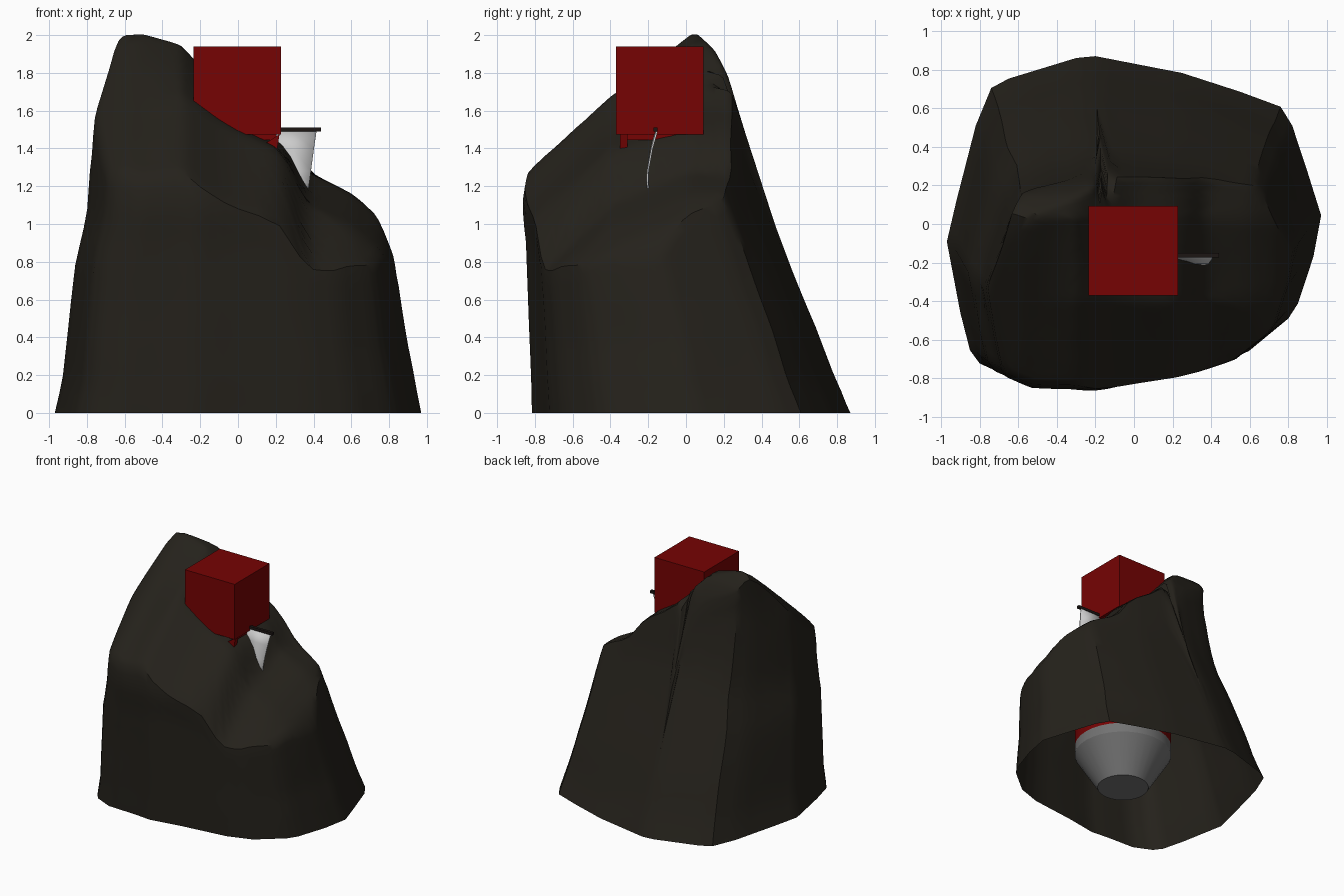
import bpy, bmesh, math
from mathutils import Vector, noise

if "Cube" in bpy.data.objects:
    bpy.data.objects.remove(bpy.data.objects["Cube"])


def mat(name, rgb):
    m = bpy.data.materials.new(name)
    m.diffuse_color = (*rgb, 1)
    m.use_nodes = True
    m.node_tree.nodes["Principled BSDF"].inputs["Base Color"].default_value = m.diffuse_color
    return m


ROCK = mat("dark_rock", (0.018, 0.0155, 0.011))
RED = mat("red", (0.18, 0.001, 0.001))
DARK = mat("dark_wood", (0.012, 0.008, 0.007))
GREY = mat("dark_grey", (0.17, 0.17, 0.17))


def add(name, bm, material=None, smooth=None):
    me = bpy.data.meshes.new(name)
    bmesh.ops.recalc_face_normals(bm, faces=bm.faces[:])
    bm.to_mesh(me)
    bm.free()
    ob = bpy.data.objects.new(name, me)
    bpy.context.collection.objects.link(ob)
    if material:
        me.materials.append(material)
    if smooth:
        bpy.ops.object.select_all(action='DESELECT')
        ob.select_set(True)
        bpy.context.view_layer.objects.active = ob
        bpy.ops.object.shade_smooth_by_angle(angle=math.radians(smooth))
    return ob


def box(name, lo, hi, material):
    bm = bmesh.new()
    bmesh.ops.create_cube(bm, size=1)
    for v in bm.verts:
        v.co = Vector([(lo[i] + hi[i]) / 2 + v.co[i] * (hi[i] - lo[i]) for i in range(3)])
    return add(name, bm, material)


def interp(t, pts):
    if t <= pts[0][0]:
        return pts[0][1]
    for (a, u), (b, v) in zip(pts, pts[1:]):
        if t <= b:
            return u + (v - u) * (t - a) / (b - a)
    return pts[-1][1]


# Rock: base outline, side profiles by height, and the sloping top
BASE = [(-.97, -.12), (-.92, .1), (-.82, .5), (-.74, .7), (-.65, .75), (-.3, .86), (-.2, .87),
        (0, .83), (.25, .78), (.55, .68), (.76, .6), (.82, .5), (.9, .25), (.97, .02), (.93, -.2),
        (.85, -.45), (.8, -.53), (.6, -.7), (.4, -.77), (0, -.82), (-.25, -.865), (-.4, -.85),
        (-.65, -.84), (-.8, -.77), (-.85, -.7), (-.9, -.5)]
XMIN = [(0, -.97), (.17, -.93), (.8, -.86), (1.05, -.8), (1.3, -.785), (1.65, -.755), (1.8, -.745), (2, -.74)]
XMAX = [(0, .97), (.35, .9), (.87, .825), (1.4, .76), (2, .6)]
YMIN = [(0, -.82), (.9, -.85), (1.1, -.875), (1.3, -.85), (2, -.7)]
YMAX = [(0, .87), (.2, .78), (.45, .69), (.9, .5), (1.22, .37), (1.4, .32), (1.75, .25), (2, .27)]
RIDGE = [(-.77, 1.86), (-.72, 1.92), (-.66, 1.97), (-.6, 2.01), (-.51, 2.01), (-.3, 1.95), (-.23, 1.87),
         (-.1, 1.72), (0, 1.62), (.2, 1.5), (.28, 1.42), (.36, 1.28), (.6, 1.16), (.76, 1.03), (.84, .87), (1, .4)]
BACK = [(.05, 2.02), (.15, 1.92), (.23, 1.77), (.33, 1.4), (.5, .9)]
SLOPE = [(-.5, .85), (-.23, .55), (0, .32), (.25, .22), (.36, .4), (.8, .4)]
LIP = [(-.5, .05), (0, .6), (.25, .7), (.36, .6), (.8, .3)]


def wall(p, z):
    x0, x1, y0, y1 = (interp(z, c) for c in (XMIN, XMAX, YMIN, YMAX))
    return Vector(((x0 + x1) / 2 + p[0] / .97 * (x1 - x0) / 2,
                   (y0 + y1) / 2 + p[1] / .87 * (y1 - y0) / 2, z))


def top(x, y):
    return min(interp(y, BACK), interp(x, RIDGE) + interp(x, SLOPE) * min(0, y - .03)
               + interp(x, LIP) * min(0, y + .4))


outline = []
for i, a in enumerate(BASE):
    b = BASE[(i + 1) % len(BASE)]
    for k in range(3):
        outline.append([a[j] + (b[j] - a[j]) * k / 3 for j in (0, 1)])
WALLS, CAP = 16, 22
centre = Vector((-.15, -.1))
bm = bmesh.new()
rings = [[] for _ in range(WALLS + CAP)]
for p in outline:
    z = .3
    while z < 2 and z < top(*wall(p, z).xy):
        z += .005
    rim = wall(p, z)
    for k in range(WALLS + 1):
        rings[k].append(bm.verts.new(wall(p, z * k / WALLS)))
    for k in range(1, CAP):
        q = rim.xy.lerp(centre, k / CAP)
        rings[WALLS + k].append(bm.verts.new((q.x, q.y, top(q.x, q.y))))
n = len(outline)
for r, s in zip(rings, rings[1:]):
    for i in range(n):
        bm.faces.new((r[i], r[(i + 1) % n], s[(i + 1) % n], s[i]))
tip = bm.verts.new((centre.x, centre.y, top(*centre)))
for i in range(n):
    bm.faces.new((rings[-1][i], rings[-1][(i + 1) % n], tip))
# soften the rim and roughen slightly
inner = [v for r in rings[WALLS - 2:] for v in r]
for _ in range(2):
    bmesh.ops.smooth_vert(bm, verts=inner, factor=.25, use_axis_x=True, use_axis_y=True, use_axis_z=True)
for v in bm.verts:
    if v.co.z > .1:
        v.co += noise.noise_vector(v.co * 2.5) * .006
add("rock", bm, ROCK, 35)

# Red block resting in the rock, with the small pieces under it
box("block", (-.235, -.37, 1.475), (.228, .093, 1.94), RED)
box("block_underside", (-.2, -.32, 1.445), (.205, .05, 1.476), RED)
bm = bmesh.new()
v = [bm.verts.new(c) for c in ((.12, -.35, 1.41), (.22, -.35, 1.476), (.205, -.35, 1.38),
                              (.16, -.31, 1.41), (.22, -.31, 1.476), (.205, -.31, 1.39))]
for f in ((0, 1, 2), (3, 5, 4), (0, 3, 4, 1), (1, 4, 5, 2), (2, 5, 3, 0)):
    bm.faces.new([v[i] for i in f])
add("block_spike", bm, RED)

# Hanging cloth and its rod
bm = bmesh.new()
prev = None
for x0, x1, y, z in ((.15, .415, -.16, 1.49), (.18, .402, -.185, 1.4), (.24, .386, -.207, 1.28),
                     (.29, .378, -.21, 1.22), (.33, .37, -.2, 1.16)):
    row = [bm.verts.new((x0, y - .006, z)), bm.verts.new(((x0 + x1) / 2, y, z)), bm.verts.new((x1, y, z))]
    if prev:
        for i in (0, 1):
            bm.faces.new((prev[i], prev[i + 1], row[i + 1], row[i]))
    prev = row
cloth = add("cloth", bm, None, 60)
cloth.modifiers.new("thickness", 'SOLIDIFY').thickness = .01
box("cloth_rod", (.1, -.173, 1.49), (.44, -.15, 1.512), DARK)


# Body hidden inside the hollow rock: tapered grey foot and red drum
def drum(name, r0, r1, z0, z1, material):
    m = bmesh.new()
    bmesh.ops.create_cone(m, cap_ends=True, segments=32, radius1=r0, radius2=r1, depth=z1 - z0)
    bmesh.ops.translate(m, verts=m.verts[:], vec=(.0, -.135, (z0 + z1) / 2))
    return add(name, m, material, 30)


drum("foot_taper", .2, .38, .01, .3, GREY)
drum("foot_band", .38, .38, .3, .38, GREY)
drum("body_drum", .38, .38, .38, .95, RED)
